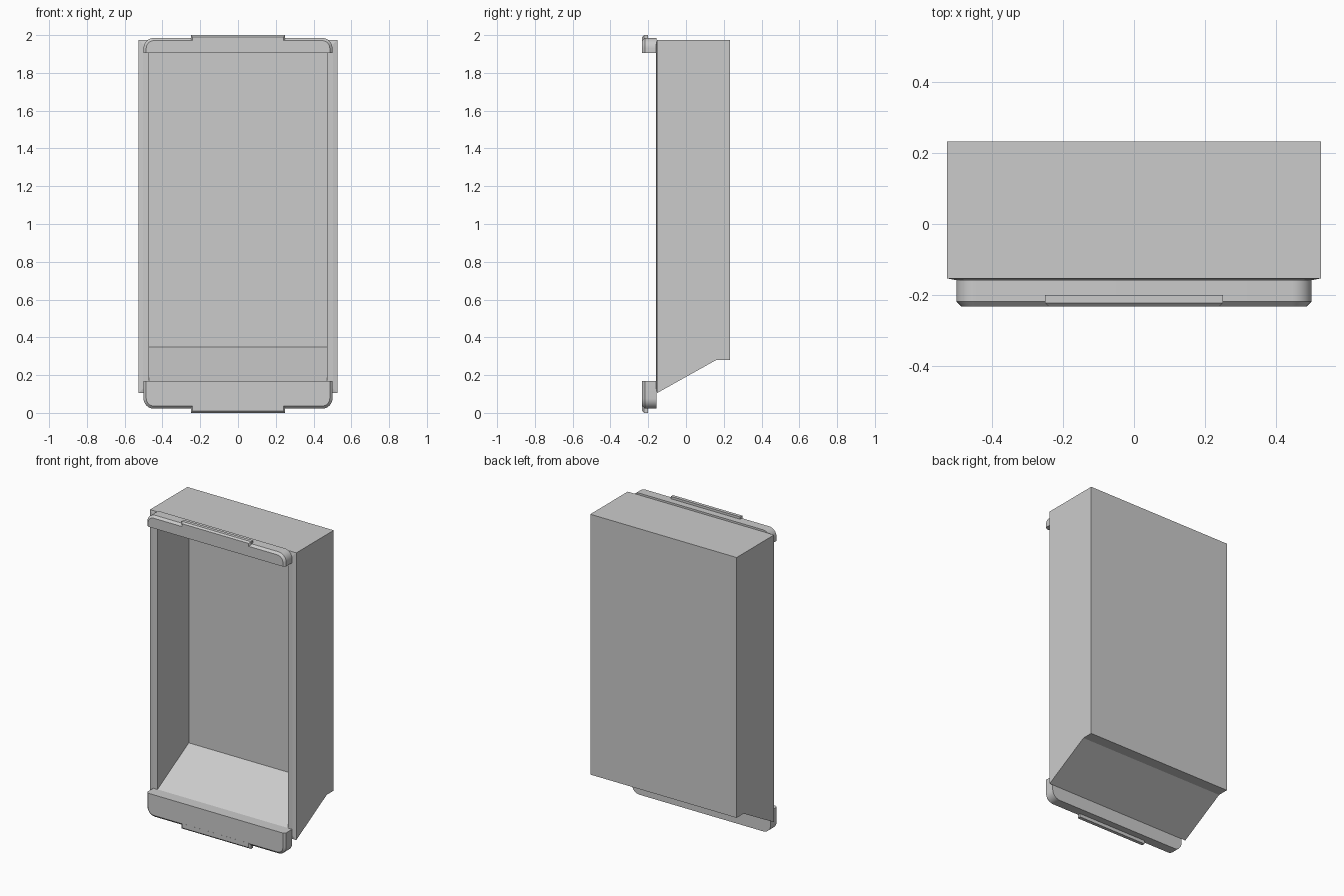
import bpy, bmesh, math
from mathutils import Vector

cube = bpy.data.objects.get("Cube")
if cube:
    bpy.data.objects.remove(cube, do_unlink=True)

grey = bpy.data.materials.new("plain grey")
grey.use_nodes = True
grey.diffuse_color = (0.6, 0.6, 0.6, 1)
grey.node_tree.nodes["Principled BSDF"].inputs["Base Color"].default_value = (0.6, 0.6, 0.6, 1)


def prism(points, offset):
    """Closed bmesh: a flat outline swept along an offset."""
    bm = bmesh.new()
    face = bm.faces.new([bm.verts.new(p) for p in points])
    swept = bmesh.ops.extrude_face_region(bm, geom=[face])["geom"]
    moved = [g for g in swept if isinstance(g, bmesh.types.BMVert)]
    bmesh.ops.translate(bm, verts=moved, vec=Vector(offset))
    bmesh.ops.recalc_face_normals(bm, faces=bm.faces)
    return bm


def finish(bm, name, smooth=False):
    mesh = bpy.data.meshes.new(name)
    bmesh.ops.recalc_face_normals(bm, faces=bm.faces)
    bm.to_mesh(mesh)
    bm.free()
    mesh.materials.append(grey)
    obj = bpy.data.objects.new(name, mesh)
    bpy.context.collection.objects.link(obj)
    if smooth:
        bpy.ops.object.select_all(action="DESELECT")
        obj.select_set(True)
        bpy.context.view_layer.objects.active = obj
        bpy.ops.object.shade_smooth_by_angle(angle=math.radians(30))
    return obj


def side_prism(profile, half_width):
    return prism([(-half_width, y, z) for y, z in profile], (2 * half_width, 0, 0))


# Housing: side profile with a sloped underside and slightly raised front rim
FRONT, BACK = -0.153, 0.232
bm = side_prism([(FRONT, 0.105), (0.16, 0.28), (BACK, 0.28), (BACK, 1.975), (FRONT, 1.975)], 0.527)
bm.faces.ensure_lookup_table()
rim = [f for f in bm.faces if f.normal.y < -0.9]
bmesh.ops.inset_region(bm, faces=rim, thickness=0.025, depth=0.005, use_even_offset=True)
housing = finish(bm, "housing")

# Recess: open at the front, with a sloped floor
recess = finish(side_prism([(-0.3, 0.09), (0.165, 0.35), (0.165, 1.91), (-0.3, 1.91)], 0.47), "recess_cutter")
cut = housing.modifiers.new("recess", "BOOLEAN")
cut.operation = "DIFFERENCE"
cut.solver = "EXACT"
cut.object = recess
bpy.context.view_layer.objects.active = housing
bpy.ops.object.modifier_apply(modifier=cut.name)
bpy.data.objects.remove(recess, do_unlink=True)


def bevel_front(bm, front, inner_z, width):
    """Chamfer the front outline except the edge facing the opening."""
    edges = [e for e in bm.edges
             if all(abs(v.co.y - front) < 1e-4 for v in e.verts)
             and not all(abs(v.co.z - inner_z) < 1e-4 for v in e.verts)]
    bmesh.ops.bevel(bm, geom=edges, offset=width, segments=1, affect="EDGES", profile=0.5)


def clip(name, inner_z, outer_z, tab_z):
    """Rounded front bar with a slim central tab on its outer edge."""
    front, back, half, radius = -0.232, -0.157, 0.5, 0.055
    way = 1 if outer_z > inner_z else -1
    outline = [(half, inner_z)]
    for side in (1, -1):
        arc = []
        for i in range(9):
            a = math.pi / 2 * i / 8
            arc.append((side * (half - radius + radius * math.cos(a)),
                        outer_z + way * radius * (math.sin(a) - 1)))
        outline += arc if side > 0 else arc[::-1]
    outline.append((-half, inner_z))
    bm = prism([(x, front, z) for x, z in outline], (0, back - front, 0))
    bevel_front(bm, front, inner_z, 0.014)
    finish(bm, name + "_bar", True)

    root = outer_z - way * 0.016
    corners = [(-0.25, root), (0.25, root), (0.25, tab_z), (-0.25, tab_z)]
    bm = prism([(x, front - 0.0005, z) for x, z in corners], (0, 0.032, 0))
    bevel_front(bm, front - 0.0005, root, 0.01)
    finish(bm, name + "_tab")


clip("top_clip", 1.905, 1.985, 2.0)
clip("bottom_clip", 0.17, 0.022, 0.0)
